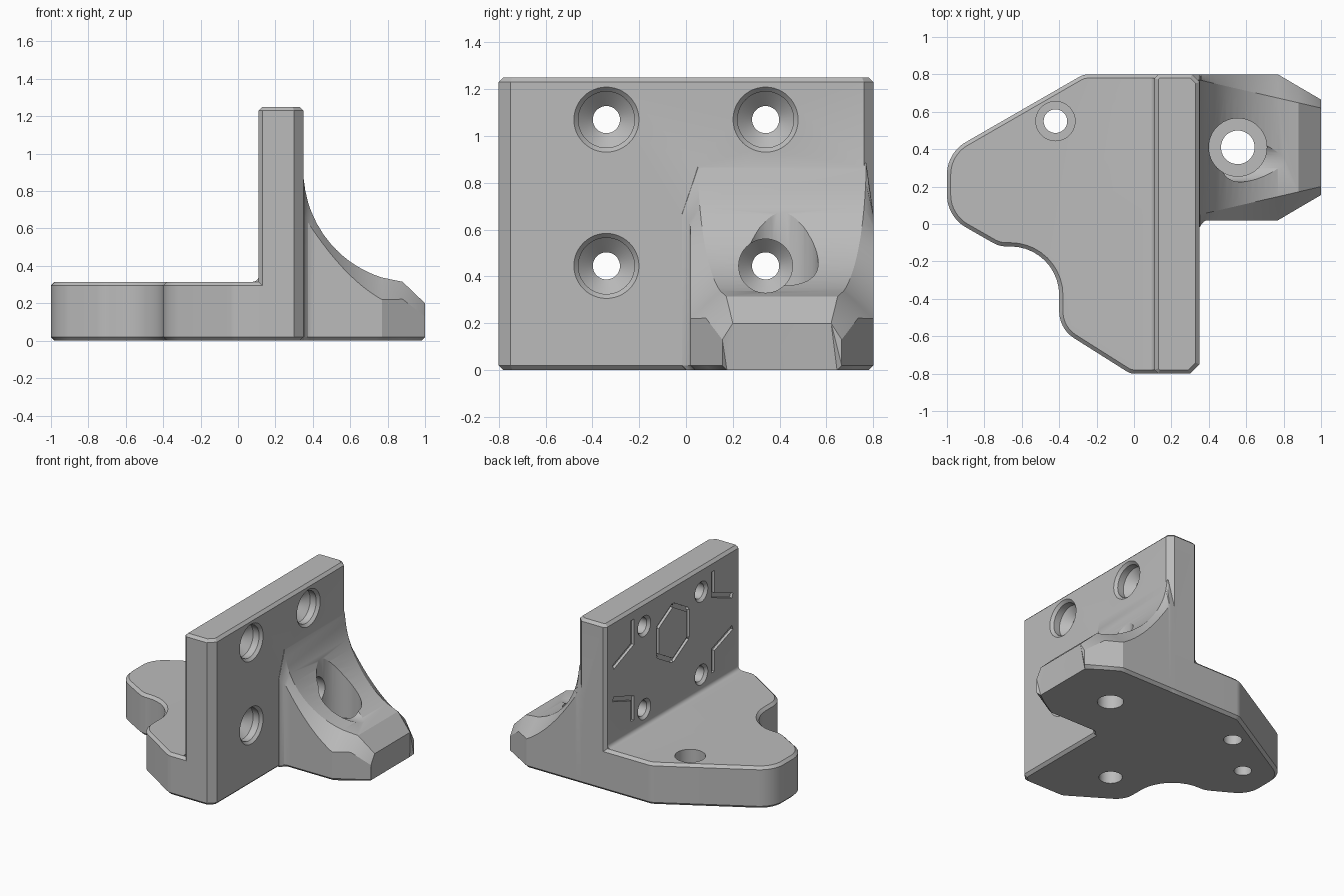
import bpy, bmesh, math
from mathutils import Vector

if "Cube" in bpy.data.objects:
    bpy.data.objects.remove(bpy.data.objects["Cube"], do_unlink=True)

grey = bpy.data.materials.new("plain grey")
grey.use_nodes = True
COLOR = (0.5, 0.5, 0.5, 1)
grey.diffuse_color = COLOR
grey.node_tree.nodes["Principled BSDF"].inputs["Base Color"].default_value = COLOR


def make_object(name, bm):
    bmesh.ops.recalc_face_normals(bm, faces=bm.faces)
    mesh = bpy.data.meshes.new(name)
    bm.to_mesh(mesh)
    bm.free()
    mesh.materials.append(grey)
    obj = bpy.data.objects.new(name, mesh)
    bpy.context.collection.objects.link(obj)
    return obj


def rounded(corners, steps=10):
    """Outline from (x, y, radius) corners, each replaced by an arc."""
    out = []
    for i, (x, y, r) in enumerate(corners):
        p = Vector((x, y))
        if r == 0:
            out.append(p)
            continue
        a = (Vector(corners[i - 1][:2]) - p).normalized()
        b = (Vector(corners[(i + 1) % len(corners)][:2]) - p).normalized()
        half = (math.pi - a.angle(b)) / 2
        t = r * math.tan(half)
        c = p + (a + b).normalized() * r / math.cos(half)
        va, vb = p + a * t - c, p + b * t - c
        start = math.atan2(va.y, va.x)
        sweep = math.remainder(math.atan2(vb.y, vb.x) - start, math.tau)
        for k in range(steps + 1):
            w = start + sweep * k / steps
            out.append(c + Vector((math.cos(w), math.sin(w))) * r)
    return out


def prism(name, outline, height, chamfer):
    bm = bmesh.new()
    face = bm.faces.new([bm.verts.new((p[0], p[1], 0)) for p in outline])
    ext = bmesh.ops.extrude_face_region(bm, geom=[face])
    top = [g for g in ext["geom"] if isinstance(g, bmesh.types.BMVert)]
    bmesh.ops.translate(bm, verts=top, vec=(0, 0, height))
    rims = [e for e in bm.edges if abs(e.verts[0].co.z - e.verts[1].co.z) < 1e-4]
    bmesh.ops.bevel(bm, geom=rims, offset=chamfer, segments=1, affect='EDGES')
    return make_object(name, bm)


def loft(name, rings, triangulate=False):
    bm = bmesh.new()
    rows = [[bm.verts.new(p) for p in ring] for ring in rings]
    n = len(rows[0])
    for lo, hi in zip(rows, rows[1:]):
        for i in range(n):
            j = (i + 1) % n
            bm.faces.new((lo[i], lo[j], hi[j], hi[i]))
    bm.faces.new(rows[0])
    bm.faces.new(rows[-1])
    if triangulate:
        bmesh.ops.triangulate(bm, faces=bm.faces)
    return make_object(name, bm)


def lathe(name, axis, u, v, profile, sides=48):
    """Turned cutter: profile of (position along axis, radius)."""
    rings = []
    for h, r in profile:
        ring = []
        for k in range(sides):
            w = math.tau * k / sides
            a, b = u + r * math.cos(w), v + r * math.sin(w)
            ring.append((h, a, b) if axis == "x" else (a, b, h))
        rings.append(ring)
    return loft(name, rings)


def combine(target, tool, operation):
    mod = target.modifiers.new(operation, 'BOOLEAN')
    mod.operation, mod.solver, mod.object = operation, 'EXACT', tool
    bpy.context.view_layer.objects.active = target
    bpy.ops.object.modifier_apply(modifier=mod.name)
    bpy.data.objects.remove(tool, do_unlink=True)


# Base plate
base = prism("mounting_bracket", rounded([
    (-1, .38, .2), (-1, .04, .2), (-.72, -.12, .15), (-.40, -.12, .26),
    (-.40, -.56, .17), (-.02, -.80, .08), (.30, -.80, 0), (.35, -.75, 0),
    (.35, .76, 0), (.31, .80, 0), (-.27, .80, .1)]), .315, .02)

# Upright wall
wall = prism("wall", [(.11, -.78), (.13, -.8), (.30, -.8), (.35, -.75),
                      (.35, .76), (.31, .8), (.13, .8), (.11, .78)], 1.25, .02)
combine(base, wall, 'UNION')

# Small fillet where wall meets base
R = .03
corner = [(.115, .31), (.115, .315 + R)] + [
    (.11 - R + R * math.cos(w), .315 + R - R * math.sin(w))
    for w in [math.pi / 2 * k / 5 for k in range(6)]] + [(.11 - R, .31)]
combine(base, loft("fillet", [[(x, y, z) for x, z in corner] for y in (-.78, .78)]), 'UNION')


# Curved foot with chamfered shoulders
def foot_section(x, side, shoulder, inner, top):
    c = .02
    far = min(.82 - side, .80)
    near_end = x > .99
    inset = x - c if near_end else x
    return [(inset, side + c, 0), (x, side, c), (x, side, shoulder), (x, inner, top),
            (x, .82 - inner, top), (x, far, shoulder), (x, far, c), (inset, far - c, 0)]


sections = []
for x in [.28, .345, .352, .36, .375, .39] + [.42 + .035 * k for k in range(11)]:
    q = max(x, .3505)
    side = .02 - max(0, .39 - q) ** 2 / .04
    shoulder = .67 - 1.32 * (q - .35) + 1.24 * (q - .35) * (q - .57)
    top = .91 - math.sqrt(.36 - (.95 - q) ** 2)
    sections.append(foot_section(x, side, shoulder, .05 + .23 * (q - .35), top))
sections += [foot_section(.88, .085, .222, .172, .315), foot_section(1, .155, .13, .2, .2)]
combine(base, loft("foot", sections, True), 'UNION')

# Screw holes through the wall
bore = [(.09, .096), (.13, .058), (.22, .058)]
for y in (-.34, .34):
    for z in (.445, 1.07):
        if y > 0 and z < 1:
            head = [(.28, .115), (1.1, .115)]
        else:
            head = [(.28, .12), (.33, .12), (.37, .158)]
        combine(base, lathe("wall_hole", "x", y, z, bore + head), 'DIFFERENCE')

# Vertical bolt holes: foot, plate, and two blind holes underneath
for x, y, profile in [
        (.555, .41, [(-.1, .09), (.2, .09), (.2, .155), (1.1, .155)]),
        (-.42, .55, [(-.1, .063), (.2, .063), (.2, .105), (.5, .105)]),
        (-.11, -.38, [(-.1, .08), (.2, .08)]),
        (-.745, .27, [(-.1, .06), (.2, .06)])]:
    combine(base, lathe("bolt_hole", "z", x, y, profile), 'DIFFERENCE')


# Shallow grooves on the left wall face
def groove(points, width=.035):
    pts = [Vector(p) for p in points]
    left, right = [], []
    for i, p in enumerate(pts):
        d0 = (p - pts[i - 1]).normalized() if i else (pts[1] - p).normalized()
        d1 = (pts[i + 1] - p).normalized() if i < len(pts) - 1 else d0
        d = (d0 + d1).normalized()
        off = Vector((-d.y, d.x)) * width / 2 / d.dot(d0)
        left.append(p + off)
        right.append(p - off)
    ring = left + right[::-1]
    combine(base, loft("groove", [[(x, p.x, p.y) for p in ring] for x in (.09, .13)]),
            'DIFFERENCE')


for s in (-1, 1):
    groove([(s * .48, 1.17), (s * .48, .99), (s * .71, .90)])
    groove([(s * .71, .66), (s * .48, .58), (s * .48, .41)])
hexagon = [(.21 * math.sin(k * math.pi / 3), .89 + .21 * math.cos(k * math.pi / 3))
           for k in range(7)]
for a, b in zip(hexagon, hexagon[1:]):
    groove([a, b], .03)

# Smooth curved surfaces, keep machined edges crisp
bpy.ops.object.select_all(action='DESELECT')
base.select_set(True)
bpy.context.view_layer.objects.active = base
bpy.ops.object.shade_smooth_by_angle(angle=math.radians(25))
